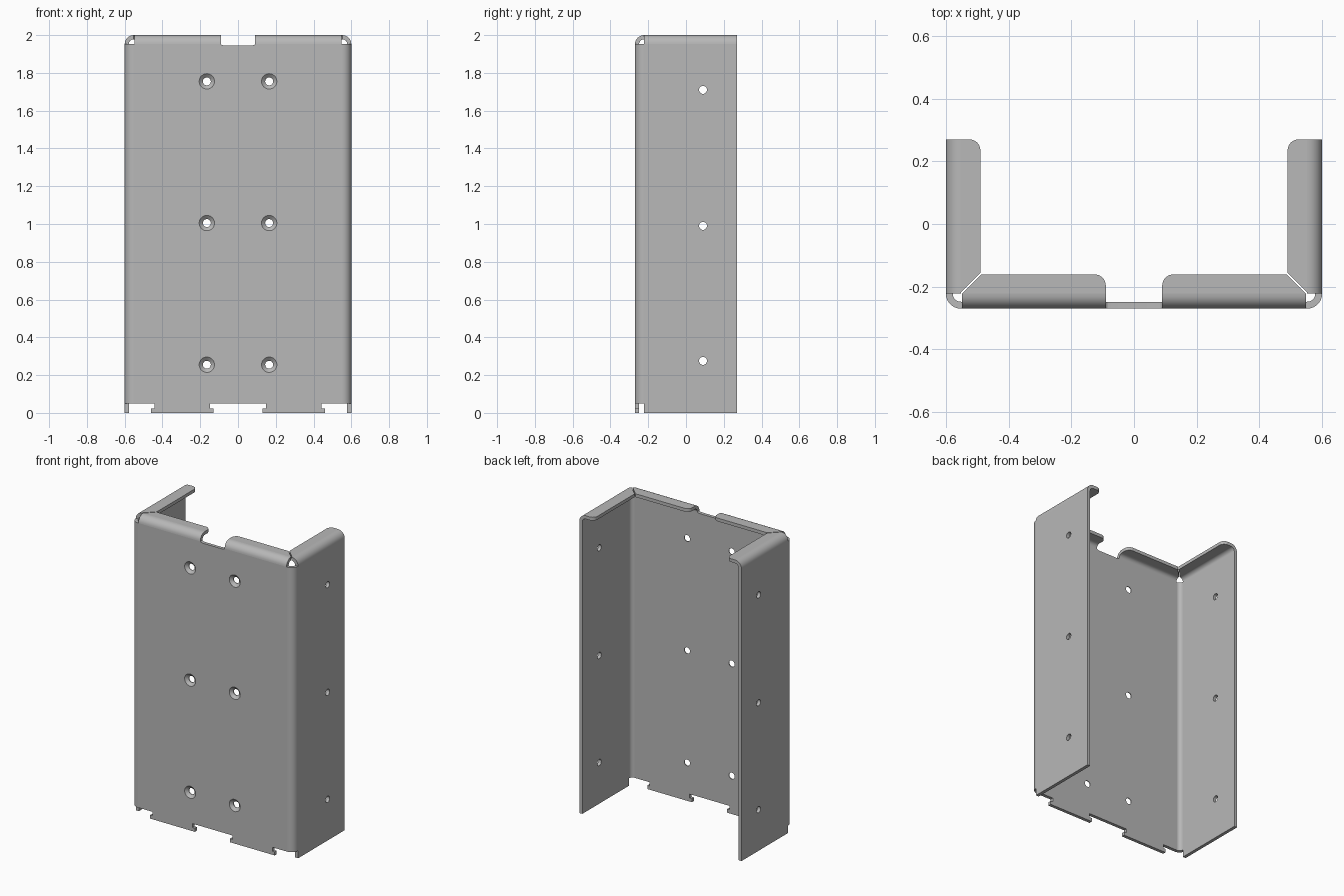
import bpy, bmesh
from math import cos, sin, pi, radians

if "Cube" in bpy.data.objects:
    bpy.data.objects.remove(bpy.data.objects["Cube"], do_unlink=True)

# Overall sizes
W, D, H = 0.6, 0.27, 2.0      # half width, half depth, height
T, R = 0.022, 0.048           # sheet thickness, outer bend radius
BX, BY, BZ = W - R, R - D, H - R   # bend centre lines
SLOT = 0.05                   # height of the lower edge between the tabs

steel = bpy.data.materials.new("plain_grey_steel")
steel.use_nodes = True
grey = (0.48, 0.48, 0.48, 1)
steel.diffuse_color = grey
steel.node_tree.nodes["Principled BSDF"].inputs["Base Color"].default_value = grey

# Each mapping places a flat (u, v) outline and its extrusion w in space
ALONG = {
    "x": lambda u, v, w: (w, u, v),
    "y": lambda u, v, w: (u, w, v),
    "z": lambda u, v, w: (u, v, w),
}


def finish(bm, name):
    bmesh.ops.recalc_face_normals(bm, faces=bm.faces)
    mesh = bpy.data.meshes.new(name)
    bm.to_mesh(mesh)
    bm.free()
    ob = bpy.data.objects.new(name, mesh)
    bpy.context.collection.objects.link(ob)
    mesh.materials.append(steel)
    return ob


def prism(name, outline, axis, lo, hi):
    bm = bmesh.new()
    a, b = ([bm.verts.new(ALONG[axis](u, v, w)) for u, v in outline] for w in (lo, hi))
    bm.faces.new(a)
    bm.faces.new(b)
    n = len(a)
    for i in range(n):
        j = (i + 1) % n
        bm.faces.new((a[i], a[j], b[j], b[i]))
    return finish(bm, name)


def arc(cx, cy, r, start, end, steps=8):
    angles = [radians(start + (end - start) * i / steps) for i in range(steps + 1)]
    return [(cx + r * cos(t), cy + r * sin(t)) for t in angles]


def bend(name, cx, cy, start, axis, lo, hi):
    ring = arc(cx, cy, R, start, start + 90) + arc(cx, cy, R - T, start + 90, start)
    return prism(name, ring, axis, lo, hi)


def drill(ob, centres, axis, rings):
    """Cut round holes; rings are (radius, depth position) pairs."""
    bm = bmesh.new()
    n = 32
    for cu, cv in centres:
        loops = [[bm.verts.new(ALONG[axis](cu + r * cos(2 * pi * i / n),
                                           cv + r * sin(2 * pi * i / n), w))
                  for i in range(n)] for r, w in rings]
        bm.faces.new(loops[0])
        bm.faces.new(loops[-1])
        for a, b in zip(loops, loops[1:]):
            for i in range(n):
                j = (i + 1) % n
                bm.faces.new((a[i], a[j], b[j], b[i]))
    cutter = finish(bm, "hole_cutter")
    cutter.hide_render = True
    mod = ob.modifiers.new("holes", "BOOLEAN")
    mod.operation, mod.solver, mod.object = "DIFFERENCE", "EXACT", cutter
    bpy.context.view_layer.objects.active = ob
    bpy.ops.object.modifier_apply(modifier=mod.name)
    bpy.data.objects.remove(cutter, do_unlink=True)


def mirrored(ob):
    ob.modifiers.new("mirror", "MIRROR").use_mirror_merge = False
    return ob


# Front wall with top notch and hooked tabs along the lower edge
half = [(0.07, 1.945), (0.084, 1.947), (0.09, BZ), (BX, BZ), (BX, SLOT),
        (0.443, SLOT), (0.443, 0.024), (0.46, 0.024), (0.46, 0), (0.13, 0),
        (0.13, 0.024), (0.147, 0.024), (0.147, SLOT)]
front = prism("front_wall", half + [(-x, z) for x, z in reversed(half)], "y", -D, T - D)
drill(front, [(x, z) for x in (-0.165, 0.165) for z in (0.255, 1.005, 1.755)], "y",
      [(0.043, -D - 0.002), (0.021, -D + 0.017), (0.021, T - D + 0.02)])

# Side walls with plain holes
side = prism("side_walls", [(BY, 0), (D, 0), (D, BZ), (BY, BZ)], "x", W - T, W)
drill(side, [(0.09, z) for z in (0.275, 0.99, 1.71)], "x",
      [(0.021, W - 0.05), (0.021, W + 0.05)])

# Rounded bends: upright corners, then the top edges
corner = bend("corner_bends", BX, BY, -90, "z", SLOT, BZ)
front_bend = bend("front_flange_bends", BY, BZ, 90, "x", 0.09, BX - 0.004)
side_bend = bend("side_flange_bends", BX, BZ, 0, "y", BY, D)

# Flat top flanges with mitred inner ends and one rounded corner each
front_plate = prism("front_flanges",
                    [(0.09, BY), (BX - 0.004, BY), (0.487, -0.161)]
                    + arc(0.125, -0.196, 0.035, 90, 180), "z", H - T, H)
side_plate = prism("side_flanges",
                   [(BX, D), (BX, BY + 0.004), (0.49, -0.156)]
                   + arc(0.525, D - 0.035, 0.035, 180, 90), "z", H - T, H)

for part in (side, corner, front_bend, side_bend, front_plate, side_plate):
    mirrored(part)

# Smooth the bends and holes, keep the sheet edges crisp
bpy.ops.object.select_all(action="DESELECT")
for part in (front, side, corner, front_bend, side_bend, front_plate, side_plate):
    part.select_set(True)
    bpy.context.view_layer.objects.active = part
bpy.ops.object.shade_smooth_by_angle(angle=radians(30))
